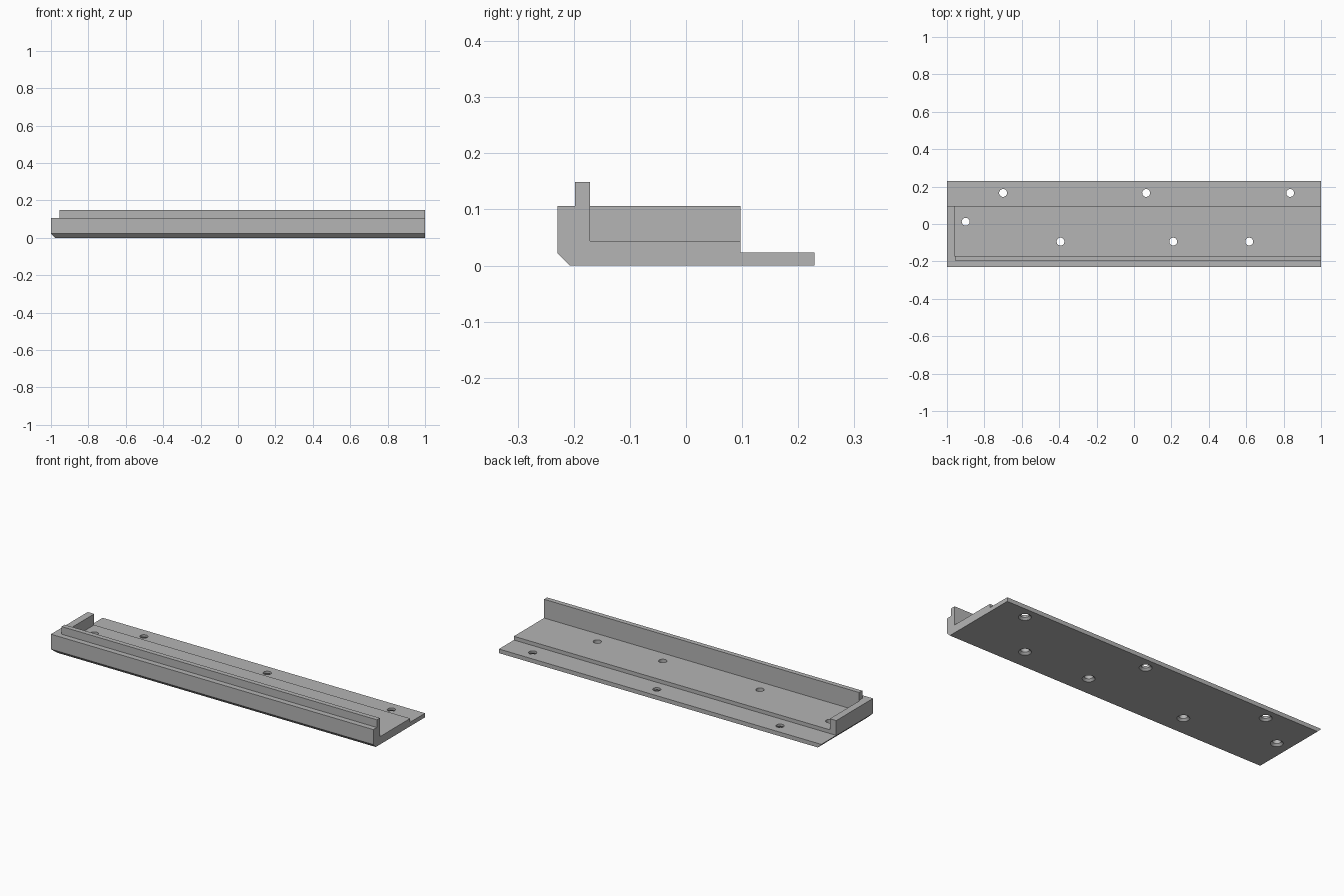
import bpy
import bmesh
import math
from mathutils import Matrix, Vector

cube = bpy.data.objects.get("Cube")
if cube:
    bpy.data.objects.remove(cube, do_unlink=True)

GREY = (0.46, 0.46, 0.46, 1)
mat = bpy.data.materials.new("plain grey")
mat.use_nodes = True
mat.diffuse_color = GREY
mat.node_tree.nodes["Principled BSDF"].inputs["Base Color"].default_value = GREY

WALL_X, LIP_X = -0.96, -0.955
FLOOR, RIM, LIP_TOP = 0.044, 0.106, 0.149
LEDGE = 0.023          # height of the thin rear flange
CHAMFER = 0.022
FRONT, BACK, STEP_Y, POCKET_Y, LIP_Y = -0.229, 0.229, 0.097, -0.171, -0.198


def finish(name, bm):
    bmesh.ops.recalc_face_normals(bm, faces=bm.faces[:])
    mesh = bpy.data.meshes.new(name)
    bm.to_mesh(mesh)
    bm.free()
    mesh.materials.append(mat)
    obj = bpy.data.objects.new(name, mesh)
    bpy.context.collection.objects.link(obj)
    return obj


def extrude_profile(points, x0, x1):
    """Sweep a closed (y, z) profile along x."""
    bm = bmesh.new()
    face = bm.faces.new([bm.verts.new((x0, y, z)) for y, z in points])
    swept = bmesh.ops.extrude_face_region(bm, geom=[face])["geom"]
    verts = [g for g in swept if isinstance(g, bmesh.types.BMVert)]
    bmesh.ops.translate(bm, verts=verts, vec=(x1 - x0, 0, 0))
    return bm


def rect(y0, y1, z0, z1):
    return [(y0, z0), (y1, z0), (y1, z1), (y0, z1)]


def combine(target, other, operation):
    mod = target.modifiers.new(operation.lower(), "BOOLEAN")
    mod.operation, mod.solver, mod.object = operation, "EXACT", other
    bpy.context.view_layer.objects.active = target
    bpy.ops.object.modifier_apply(modifier=mod.name)
    bpy.data.objects.remove(other, do_unlink=True)


# Body: thick block with a rear flange and a chamfered lower front edge
bm = extrude_profile([(FRONT, CHAMFER), (FRONT + CHAMFER, 0), (BACK, 0), (BACK, LEDGE),
                      (STEP_Y, LEDGE), (STEP_Y, RIM), (FRONT, RIM)], -1, 1)
# Chamfer along the lower edge of the closed end
bmesh.ops.bisect_plane(bm, geom=bm.verts[:] + bm.edges[:] + bm.faces[:],
                       plane_co=Vector((-1, 0, CHAMFER)), plane_no=Vector((-1, 0, -1)),
                       clear_outer=True)
bmesh.ops.holes_fill(bm, edges=[e for e in bm.edges if e.is_boundary], sides=0)
body = finish("channel_body", bm)

# Pocket, open at the rear and at one end
pocket = finish("pocket_cutter", extrude_profile(
    rect(POCKET_Y, STEP_Y + 0.1, FLOOR, RIM + 0.1), WALL_X, 1.1))
combine(body, pocket, "DIFFERENCE")

# Raised lip along the front rim
lip = finish("front_lip", extrude_profile(
    rect(LIP_Y, POCKET_Y, RIM - 0.02, LIP_TOP), LIP_X, 1))
combine(body, lip, "UNION")

# Screw holes, countersunk from below
HOLES = [(-0.70, 0.166), (0.065, 0.166), (0.835, 0.166), (-0.90, 0.012),
         (-0.393, -0.094), (0.21, -0.094), (0.616, -0.094)]
R_HOLE, R_SINK, SINK, SIDES = 0.021, 0.032, 0.011, 32
bm = bmesh.new()
for x, y in HOLES:
    rings = []
    for r, z in ((R_SINK, -0.05), (R_SINK, 0), (R_HOLE, SINK), (R_HOLE, 0.2)):
        ring = bmesh.ops.create_circle(bm, segments=SIDES, radius=r,
                                       matrix=Matrix.Translation((x, y, z)))["verts"]
        rings.append(ring)
    for low, high in zip(rings, rings[1:]):
        for i in range(SIDES):
            j = (i + 1) % SIDES
            bm.faces.new((low[i], low[j], high[j], high[i]))
    bm.faces.new(rings[0])
    bm.faces.new(rings[-1])
combine(body, finish("hole_cutter", bm), "DIFFERENCE")

# Smooth the hole walls while keeping the machined edges sharp
bpy.ops.object.select_all(action="DESELECT")
body.select_set(True)
bpy.context.view_layer.objects.active = body
bpy.ops.object.shade_smooth_by_angle(angle=math.radians(30))
